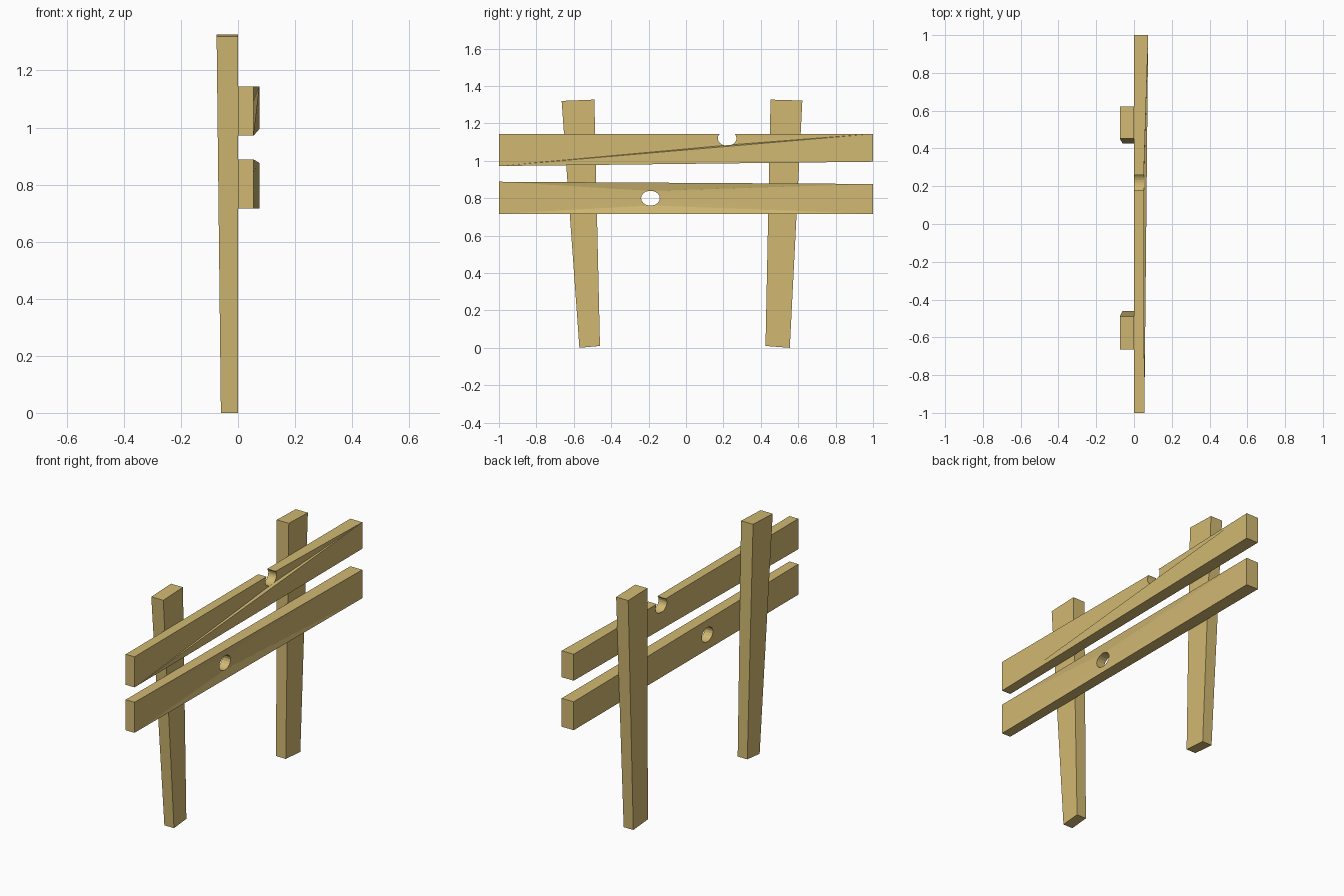
import bpy, bmesh, math

if "Cube" in bpy.data.objects:
    bpy.data.objects.remove(bpy.data.objects["Cube"], do_unlink=True)

wood = bpy.data.materials.new("pale wood")
wood.use_nodes = True
colour = (0.64, 0.485, 0.17, 1)
wood.diffuse_color = colour
wood.node_tree.nodes["Principled BSDF"].inputs["Base Color"].default_value = colour


def finish(name, bm):
    bmesh.ops.recalc_face_normals(bm, faces=bm.faces)
    mesh = bpy.data.meshes.new(name)
    bm.to_mesh(mesh)
    bm.free()
    mesh.materials.append(wood)
    bpy.context.collection.objects.link(bpy.data.objects.new(name, mesh))


# Tapered, leaning post from four (y, z) points: bottom pair, then top pair
def post(name, profile):
    bm = bmesh.new()
    front = [bm.verts.new((0, y, z)) for y, z in profile]
    back = [bm.verts.new((-0.06 if z < 0.5 else -0.075, y, z)) for y, z in profile]
    bm.faces.new(front)
    bm.faces.new(back)
    for i in range(4):
        j = (i + 1) % 4
        bm.faces.new((front[i], front[j], back[j], back[i]))
    finish(name, bm)


# Rail whose face fans from its corners to a knot; a flat back is added behind
def rail(name, corners, knot, start, sweep, links, closed):
    bm = bmesh.new()
    outer = [bm.verts.new((0.055 if y < 0 else 0.075, y, z)) for y, z in corners]
    count = len(links)
    steps = count if closed else count - 1
    rim = []
    for i in range(count):
        a = start + sweep * i / steps
        rim.append(bm.verts.new((0.052, knot[0] + 0.05 * math.cos(a),
                                 knot[1] + 0.04 * math.sin(a))))
    for i in range(steps):
        j = (i + 1) % count
        a, b = outer[links[i]], outer[links[j]]
        bm.faces.new((rim[i], rim[j], a))
        if a != b:
            bm.faces.new((rim[j], b, a))
    if not closed:
        bm.faces.new(outer[1:])
    faces = list(bm.faces)
    border = [e for e in bm.edges if e.is_boundary]
    back = {v: bm.verts.new((0, v.co.y, v.co.z)) for v in list(bm.verts)}
    for f in faces:
        bm.faces.new([back[v] for v in reversed(f.verts)])
    for e in border:
        a, b = e.verts
        bm.faces.new((a, b, back[b], back[a]))
    finish(name, bm)


# Posts
post("right_post", [(-0.57, 0), (-0.46, 0.01), (-0.49, 1.327), (-0.665, 1.32)])
post("left_post", [(0.555, 0), (0.425, 0.01), (0.452, 1.327), (0.622, 1.322)])

# Upper rail with an open knot notch in its top edge
lip = math.asin(0.6)
rail("upper_rail", [(-1, 1.144), (-1, 0.972), (1, 0.995), (1, 1.144)],
     (0.22, 1.12), math.pi - lip, math.pi + 2 * lip,
     [0] + [1] * 9 + [3] * 7, False)

# Lower rail with a round knot hole; each rim point links to its nearest corner
rail("lower_rail", [(1, 0.876), (-1, 0.888), (-1, 0.716), (1, 0.716)],
     (-0.19, 0.80), 0, math.tau,
     [0] * 5 + [1] * 4 + [2] * 4 + [3] * 5, True)
